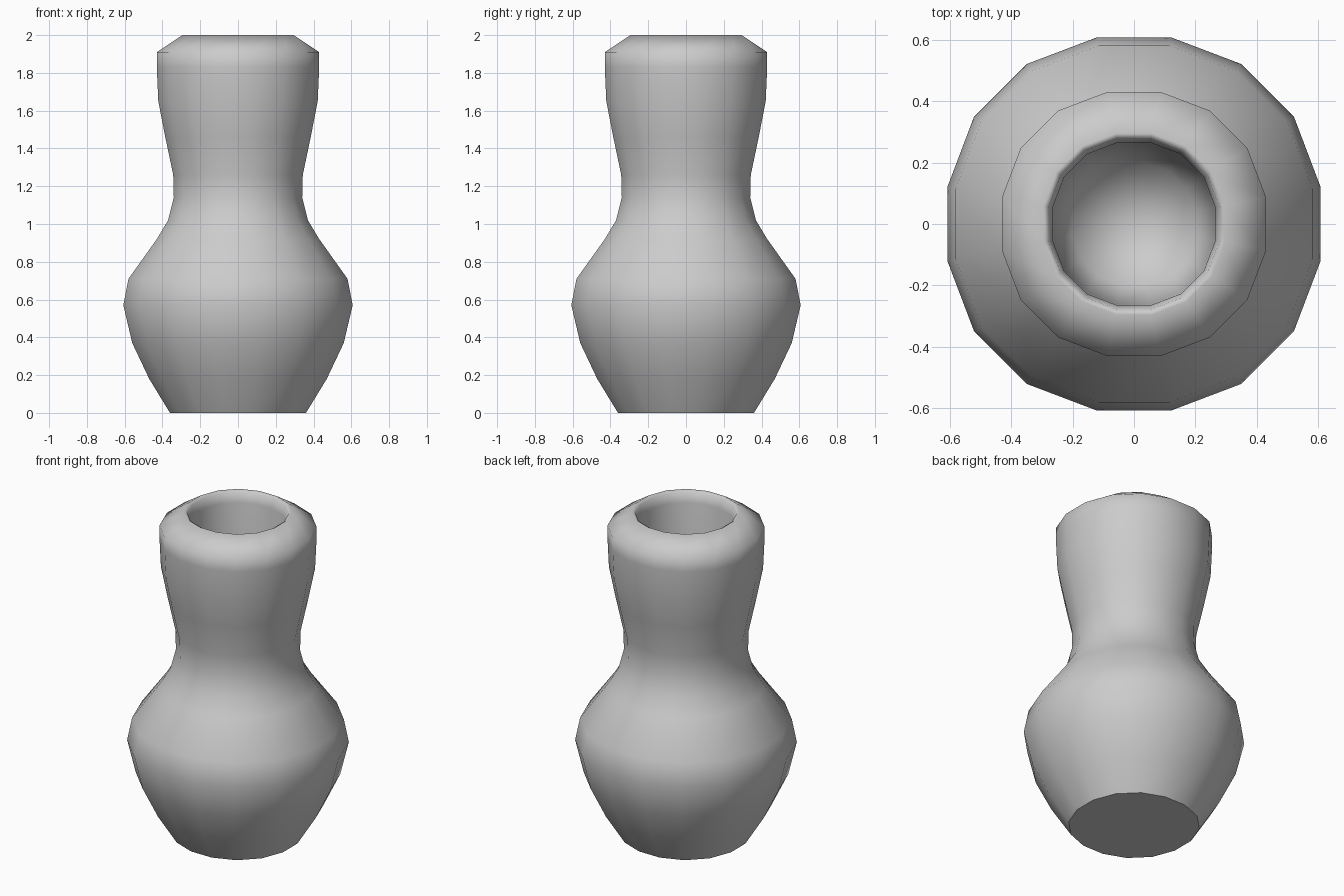
import bpy, bmesh, math

if "Cube" in bpy.data.objects:
    bpy.data.objects.remove(bpy.data.objects["Cube"])

SIDES = 16
# vase profile (half-width, height): outside from base to rim, then the cavity
profile = [
    (0.36, 0.0), (0.47, 0.18), (0.56, 0.37), (0.607, 0.57), (0.58, 0.71),
    (0.43, 0.92), (0.37, 1.02), (0.34, 1.14), (0.343, 1.26), (0.385, 1.46),
    (0.422, 1.65), (0.43, 1.83), (0.43, 1.91), (0.295, 2.0),
    (0.278, 1.99), (0.265, 1.93), (0.26, 1.45), (0.2, 0.88),
]

bm = bmesh.new()


def ring(w, z):
    """16-sided ring, slightly fuller on the diagonals."""
    verts = []
    for i in range(SIDES):
        a = math.radians(11.25 + 22.5 * i)
        r = w / math.cos(math.radians(11.25))
        if i % 4 in (1, 2):
            r *= 1.012
        verts.append(bm.verts.new((r * math.cos(a), r * math.sin(a), z)))
    return verts


# walls
rings = [ring(w, z) for w, z in profile]
for lo, hi in zip(rings, rings[1:]):
    for i in range(SIDES):
        j = (i + 1) % SIDES
        bm.faces.new((lo[i], lo[j], hi[j], hi[i])).smooth = True

# cavity floor
centre = bm.verts.new((0, 0, 0.83))
for i in range(SIDES):
    bm.faces.new((rings[-1][i], rings[-1][(i + 1) % SIDES], centre)).smooth = True

# flat base with a crisp edge
base = bm.faces.new(rings[0][::-1])
for e in base.edges:
    e.smooth = False

bmesh.ops.recalc_face_normals(bm, faces=bm.faces)
mesh = bpy.data.meshes.new("vase")
bm.to_mesh(mesh)
bm.free()
vase = bpy.data.objects.new("vase", mesh)
bpy.context.collection.objects.link(vase)
